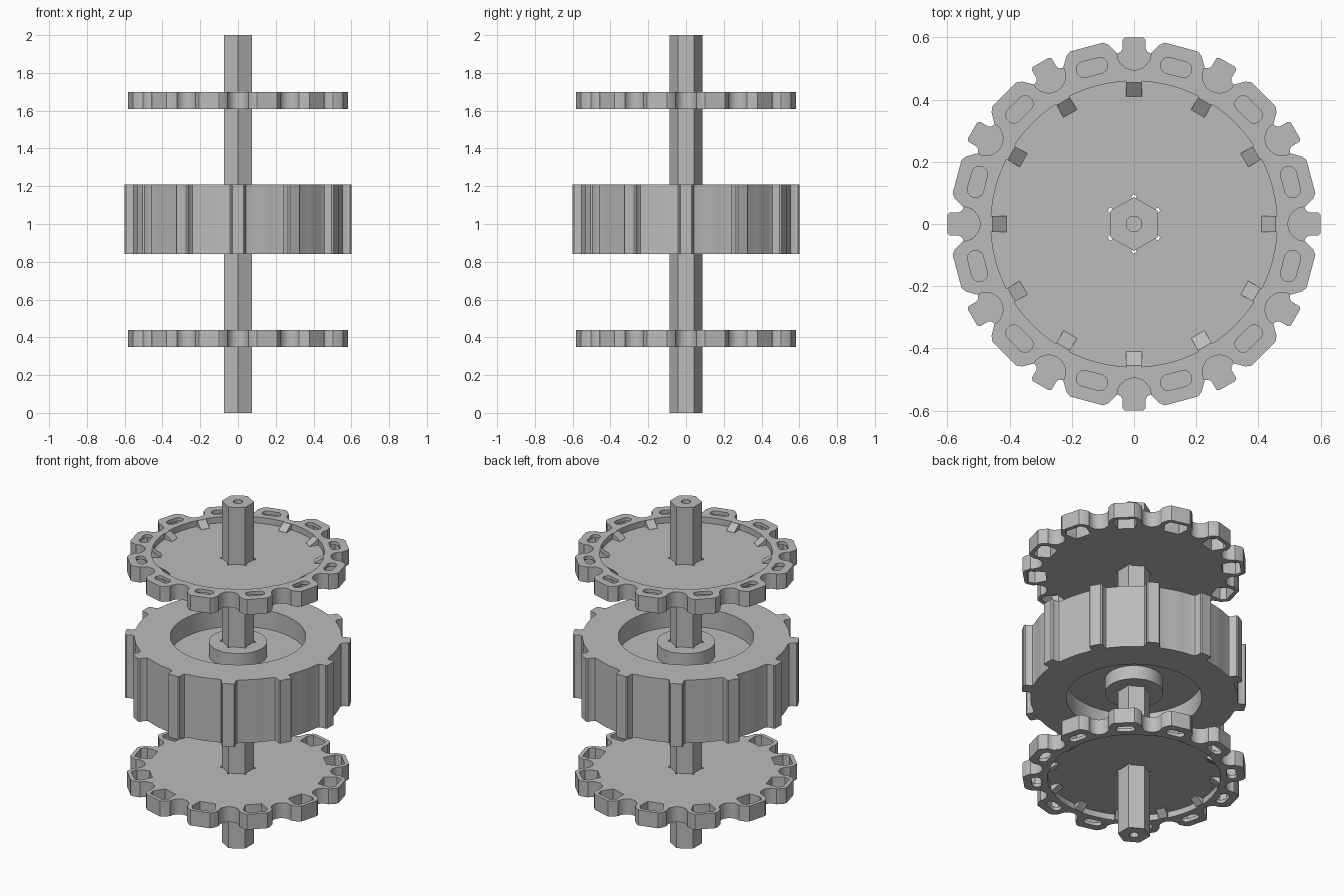
import bpy, bmesh
from math import pi, sin, cos
from mathutils import Matrix, Vector

if "Cube" in bpy.data.objects:
    bpy.data.objects.remove(bpy.data.objects["Cube"])

COUNT = 12
STEP = 2 * pi / COUNT

grey = bpy.data.materials.new("plain grey")
grey.use_nodes = True
grey.diffuse_color = (0.5, 0.5, 0.5, 1)
grey.node_tree.nodes["Principled BSDF"].inputs["Base Color"].default_value = (0.5, 0.5, 0.5, 1)


def turn(points, angle):
    """Rotate 2D points about the axle."""
    return [(x * cos(angle) - y * sin(angle), x * sin(angle) + y * cos(angle)) for x, y in points]


def arc(r, n, start=0.0, end=2 * pi, cx=0.0):
    return [(cx + r * cos(start + (end - start) * i / n), r * sin(start + (end - start) * i / n))
            for i in range(n)]


def prism(bm, outline, z0, z1):
    """Extrude a counter-clockwise outline between two heights."""
    low = [bm.verts.new((x, y, z0)) for x, y in outline]
    high = [bm.verts.new((x, y, z1)) for x, y in outline]
    bm.faces.new(low[::-1])
    bm.faces.new(high)
    for i in range(len(low)):
        j = (i + 1) % len(low)
        bm.faces.new((low[i], low[j], high[j], high[i]))


def make(name, bm):
    bmesh.ops.recalc_face_normals(bm, faces=bm.faces[:])
    mesh = bpy.data.meshes.new(name)
    bm.to_mesh(mesh)
    bm.free()
    mesh.materials.append(grey)
    obj = bpy.data.objects.new(name, mesh)
    bpy.context.collection.objects.link(obj)
    return obj


def combine(obj, tool_bm, operation="DIFFERENCE"):
    """Boolean a temporary tool into obj and discard the tool."""
    tool = make("tool", tool_bm)
    tool.hide_render = True
    mod = obj.modifiers.new("boolean", "BOOLEAN")
    mod.operation, mod.solver, mod.object = operation, "EXACT", tool
    graph = bpy.context.evaluated_depsgraph_get()
    result = bpy.data.meshes.new_from_object(obj.evaluated_get(graph))
    obj.modifiers.clear()
    obj.data = result
    bpy.data.objects.remove(tool)


def finish(obj):
    bpy.ops.object.select_all(action="DESELECT")
    obj.select_set(True)
    bpy.context.view_layer.objects.active = obj
    bpy.ops.object.shade_smooth_by_angle(angle=pi / 6)


def corner_reliefs(z0, z1):
    """Small round reliefs at the corners of the hexagonal bore."""
    bm = bmesh.new()
    for i in range(6):
        prism(bm, turn(arc(0.008, 12, cx=0.087), pi / 6 + i * pi / 3), z0, z1)
    return bm


# Hexagonal axle with a bore along its length
bm = bmesh.new()
prism(bm, turn(arc(0.0866, 6), pi / 6), 0, 2)
axle = make("axle", bm)
bm = bmesh.new()
prism(bm, arc(0.025, 24), -0.1, 2.1)
combine(axle, bm)
finish(axle)

# Ribbed central hub
outline = []
for i in range(COUNT):
    tooth = [(0.549, -0.052), (0.554, -0.042), (0.564, -0.037), (0.593, -0.037), (0.6, -0.03)]
    outline += turn(tooth + [(x, -y) for x, y in tooth[::-1]], i * STEP)
    outline += [(0.551 * cos(a), 0.551 * sin(a)) for a in [(i + k / 10) * STEP for k in range(3, 8)]
                if abs(a / STEP - i - 0.5) < 0.19]
bm = bmesh.new()
prism(bm, outline, 0.84, 1.21)
hub = make("hub", bm)

# Stepped recess on both faces, leaving a raised boss around the axle
for side in (1, -1):
    bm = bmesh.new()
    profile = [(0, 0.155), (0.155, 0.155), (0.155, 0.075), (0.36, 0.075), (0.36, 0.3), (0, 0.3)]
    verts = [bm.verts.new((r, 0, 1.025 + side * h)) for r, h in profile]
    edges = [bm.edges.new(pair) for pair in zip(verts, verts[1:])]
    bmesh.ops.spin(bm, geom=verts + edges, cent=(0, 0, 0), axis=(0, 0, 1), angle=2 * pi, steps=64)
    bmesh.ops.remove_doubles(bm, verts=bm.verts[:], dist=1e-5)
    combine(hub, bm)
combine(hub, corner_reliefs(0.8, 1.3))
finish(hub)


def side_plate(name, z, flip):
    """Scalloped plate: flat inner face at local 0, recessed outer face at local 0.09."""
    outline = []
    for i in range(COUNT):
        scallop = [(0.55 - 0.055 * cos(b), 0.055 * sin(b)) for b in [k * pi / 12 for k in range(-6, 7)]]
        lobe = [(0.578, -0.07), (0.589, -0.055), (0.589, 0.055), (0.578, 0.07)]
        outline += turn(scallop, i * STEP) + turn(lobe, (i + 0.5) * STEP)
    bm = bmesh.new()
    prism(bm, outline, 0, 0.09)
    plate = make(name, bm)

    # Round recess in the outer face
    bm = bmesh.new()
    prism(bm, arc(0.46, 96), 0.055, 0.15)
    combine(plate, bm)

    # Six-sided pockets in the inner face, then slots through to the outer face
    pockets, slots = bmesh.new(), bmesh.new()
    half = [(0.47, -0.045), (0.535, -0.065), (0.567, -0.05)]
    pocket = half + [(x, -y) for x, y in half[::-1]]
    slot = [(0.521 + x, y + (0.025 if y >= 0 else -0.025)) for x, y in arc(0.026, 24)]
    for i in range(COUNT):
        prism(pockets, turn(pocket, (i + 0.5) * STEP), -0.05, 0.07)
        prism(slots, turn(slot, (i + 0.5) * STEP), 0.03, 0.15)
    combine(plate, pockets)
    combine(plate, slots)
    combine(plate, corner_reliefs(-0.1, 0.2))

    # Sloped gussets around the recess
    bm = bmesh.new()
    for i in range(COUNT):
        rot = Matrix.Rotation(i * STEP, 3, "Z")
        section = [(0.41, 0.05), (0.466, 0.05), (0.466, 0.0895), (0.455, 0.0895), (0.41, 0.056)]
        ends = [[bm.verts.new(rot @ Vector((r, s * 0.025, h))) for r, h in section] for s in (-1, 1)]
        bm.faces.new(ends[0])
        bm.faces.new(ends[1][::-1])
        for k in range(len(section)):
            j = (k + 1) % len(section)
            bm.faces.new((ends[0][k], ends[1][k], ends[1][j], ends[0][j]))
    combine(plate, bm, "UNION")

    if flip:
        plate.data.transform(Matrix.Rotation(pi, 4, "X"))
    plate.data.transform(Matrix.Translation((0, 0, z)))
    finish(plate)


side_plate("upper_side_plate", 1.61, False)
side_plate("lower_side_plate", 0.44, True)
